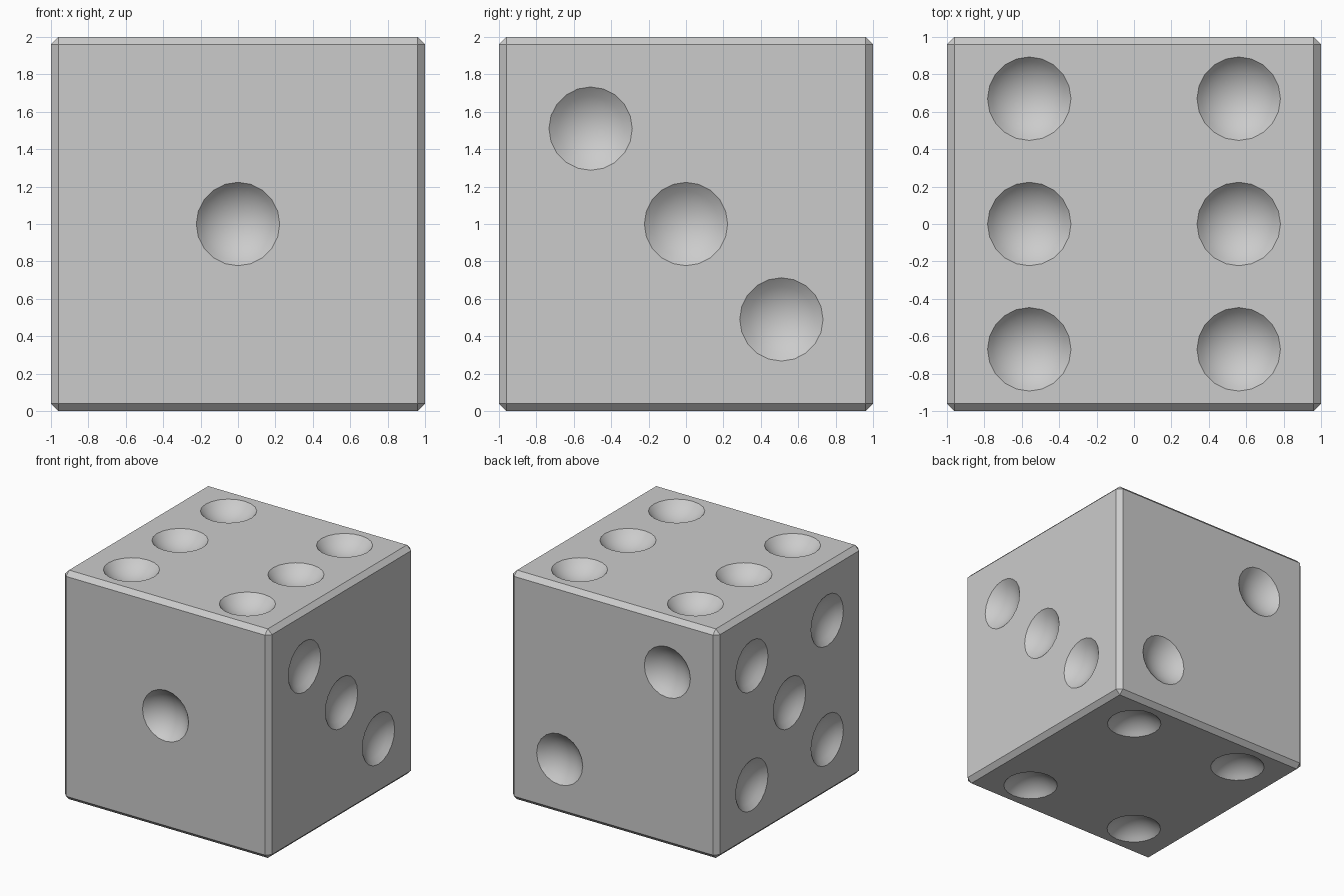
import bpy, bmesh, math
from mathutils import Vector, Matrix

if "Cube" in bpy.data.objects:
    bpy.data.objects.remove(bpy.data.objects["Cube"])

PIP = 0.224      # pip rim radius
SEG = 20

# chamfered cube body
bm = bmesh.new()
bmesh.ops.create_cube(bm, size=2, matrix=Matrix.Translation((0, 0, 1)))
bmesh.ops.bevel(bm, geom=bm.edges[:], offset=0.04, segments=1,
                affect='EDGES', profile=0.5)
mesh = bpy.data.meshes.new("dice_body")
bm.to_mesh(mesh)
bm.free()
body = bpy.data.objects.new("dice_body", mesh)
bpy.context.collection.objects.link(body)

# pip layouts as (u, v) on each face; z measured from the cube centre
c = 0.52
six = [(x, y) for x in (-0.56, 0.56) for y in (-0.67, 0, 0.67)]
four = [p for p in six if p[1] != 0]
five = [(0, 0)] + [(a, b) for a in (-c, c) for b in (-c, c)]
three = [(-0.51, 0.51), (0, 0), (0.51, -0.51)]
two = [(c, -c), (-c, c)]
X, Y, Z = Vector((1, 0, 0)), Vector((0, 1, 0)), Vector((0, 0, 1))

# (outward normal, u axis, v axis, pips, rim slope in degrees, sphere rings)
faces = [
    (-Y, X, Z, [(0, 0)], 52.5, 24),
    (X, Y, Z, three, 45, 16),
    (Y, X, Z, two, 45, 16),
    (-X, Y, Z, five, 45, 16),
    (Z, X, Y, six, 52.5, 24),
    (-Z, X, Y, four, 52.5, 24),
]

# spheres that hollow out the pips
bm = bmesh.new()
for n, u, v, pips, slope, rings in faces:
    slope = math.radians(slope)
    radius = PIP / math.sin(slope)
    turn = Z.rotation_difference(n).to_matrix().to_4x4()
    for a, b in pips:
        centre = Z + u * a + v * b + n * (1.001 + radius * math.cos(slope))
        bmesh.ops.create_uvsphere(bm, u_segments=SEG, v_segments=rings, radius=radius,
                                  matrix=Matrix.Translation(centre) @ turn)
mesh = bpy.data.meshes.new("pip_cutter")
bm.to_mesh(mesh)
bm.free()
cutter = bpy.data.objects.new("pip_cutter", mesh)
cutter.hide_render = True
bpy.context.collection.objects.link(cutter)

# carve the pips and smooth the bowls only
bpy.context.view_layer.objects.active = body
body.select_set(True)
mod = body.modifiers.new("pips", 'BOOLEAN')
mod.operation = 'DIFFERENCE'
mod.solver = 'EXACT'
mod.object = cutter
bpy.ops.object.modifier_apply(modifier=mod.name)
bpy.data.objects.remove(cutter)
bpy.ops.object.shade_smooth_by_angle(angle=math.radians(25))
